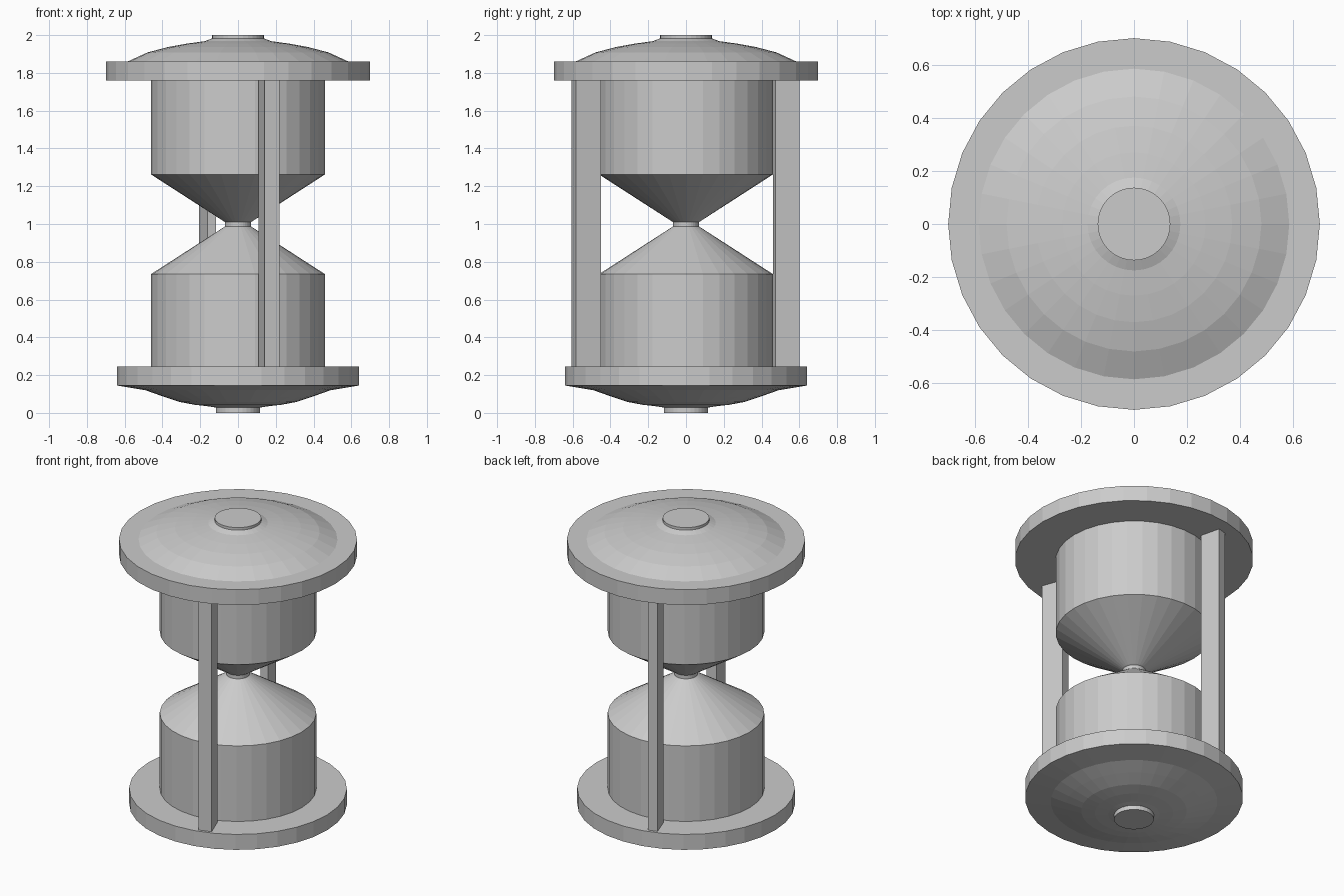
import bpy
import bmesh
from math import sin, cos, pi, radians

if "Cube" in bpy.data.objects:
    bpy.data.objects.remove(bpy.data.objects["Cube"])

SIDES = 32


def finish(name, bm):
    bmesh.ops.recalc_face_normals(bm, faces=bm.faces[:])
    mesh = bpy.data.meshes.new(name)
    bm.to_mesh(mesh)
    bm.free()
    obj = bpy.data.objects.new(name, mesh)
    bpy.context.collection.objects.link(obj)
    return obj


def lathe(name, profile):
    """Turn (radius, z) points about z and cap both ends."""
    bm = bmesh.new()
    rings = []
    for r, z in profile:
        rings.append([bm.verts.new((r * cos(2 * pi * i / SIDES),
                                    r * sin(2 * pi * i / SIDES), z))
                      for i in range(SIDES)])
    for a, b in zip(rings, rings[1:]):
        for i in range(SIDES):
            j = (i + 1) % SIDES
            bm.faces.new((a[i], a[j], b[j], b[i]))
    bm.faces.new(rings[0][::-1])
    bm.faces.new(rings[-1])
    return finish(name, bm)


def wedge_post(name, start, end, inner, outer, z0=0.24, z1=1.765):
    """Post whose section is a slice between two angles and two radii."""
    a, b = radians(start), radians(end)
    section = [(inner, a), (outer, a), (outer, b), (inner, b)]
    bm = bmesh.new()
    low, high = [[bm.verts.new((r * cos(t), r * sin(t), z)) for r, t in section]
                 for z in (z0, z1)]
    bm.faces.new(low[::-1])
    bm.faces.new(high)
    for i in range(4):
        j = (i + 1) % 4
        bm.faces.new((low[i], low[j], high[j], high[i]))
    return finish(name, bm)


# Top plate with shallow dome and button
lathe("top_cap", [(0.70, 1.76), (0.70, 1.86), (0.585, 1.86), (0.48, 1.908),
                  (0.37, 1.937), (0.27, 1.955), (0.175, 1.968),
                  (0.137, 1.983), (0.137, 2.0)])

# Bottom plate with shallow dome and foot
lathe("bottom_cap", [(0.117, 0.0), (0.117, 0.028), (0.15, 0.034),
                     (0.23, 0.043), (0.31, 0.058), (0.40, 0.088),
                     (0.49, 0.12), (0.64, 0.145), (0.64, 0.245)])

# Two bulbs joined by a narrow neck
lathe("glass_bulbs", [(0.46, 0.24), (0.46, 0.735), (0.075, 0.983),
                      (0.068, 0.987), (0.068, 1.01), (0.075, 1.014),
                      (0.46, 1.262), (0.46, 1.765)])

# Opposite wedge-shaped posts
wedge_post("front_post", -90 + 13.1, -90 + 20.6, 0.482, 0.622)
wedge_post("back_post", 90 + 13.9, 90 + 19.4, 0.488, 0.62)
